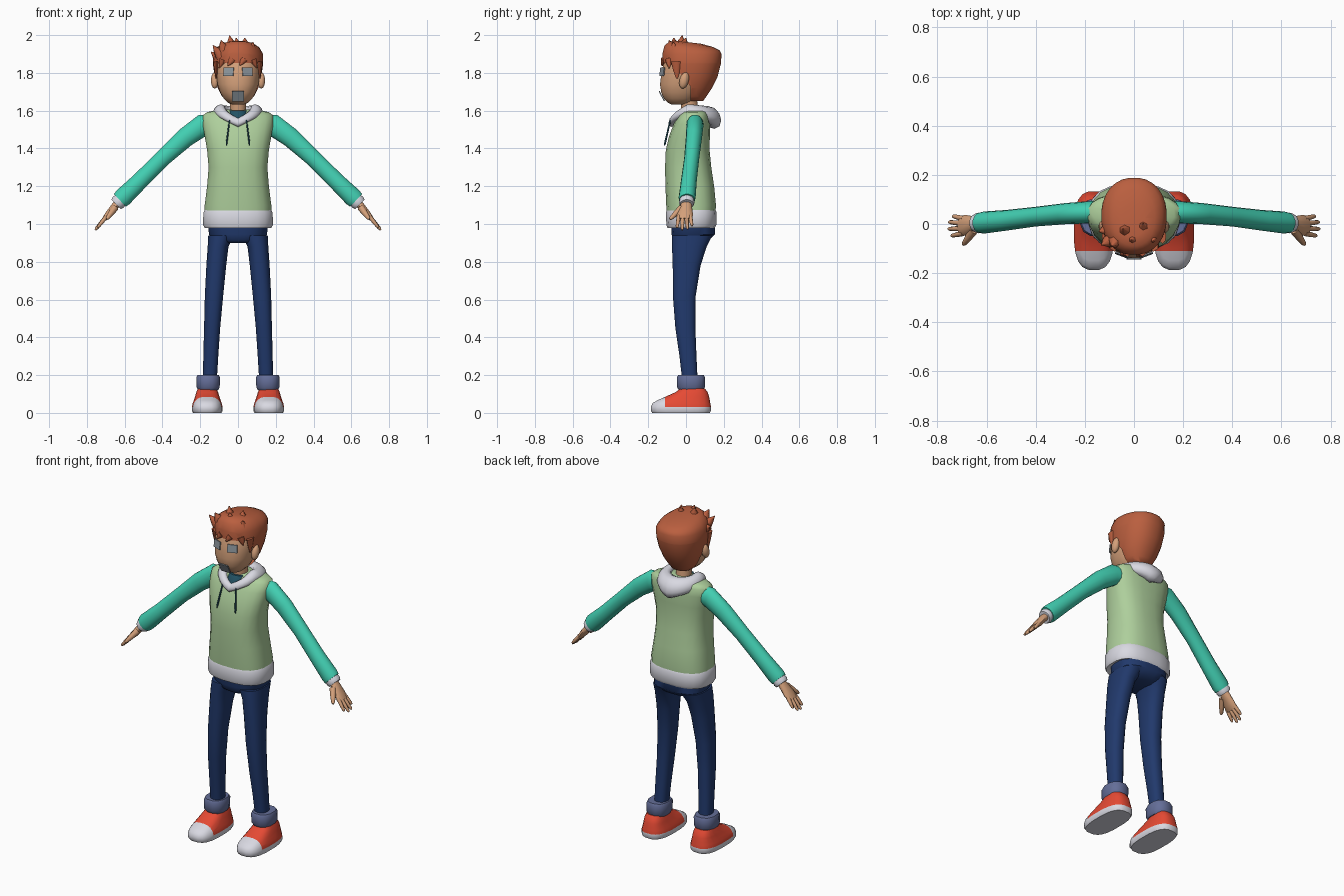
import bpy, bmesh, math
from mathutils import Vector as V

if "Cube" in bpy.data.objects:
    bpy.data.objects.remove(bpy.data.objects["Cube"])


def material(name, r, g, b):
    m = bpy.data.materials.new(name)
    m.diffuse_color = [(c / 255 / 12.92 if c < 11 else ((c / 255 + .055) / 1.055) ** 2.4)
                       for c in (r, g, b)] + [1]
    m.use_nodes = True
    m.node_tree.nodes["Principled BSDF"].inputs["Base Color"].default_value = m.diffuse_color
    return m


GREEN = material("pale_green", 174, 207, 156)
TEAL = material("teal", 66, 207, 178)
WHITE = material("off_white", 217, 217, 226)
NAVY = material("navy", 33, 57, 108)
DENIM = material("faded_denim", 100, 110, 152)
RED = material("red", 230, 74, 52)
SKIN = material("skin", 212, 160, 122)
HAIR = material("auburn", 186, 95, 63)
GREY = material("grey", 142, 151, 158)
DARK = material("dark_teal", 34, 82, 100)


def finish(name, bm, mats, mirror=False, angle=45):
    bmesh.ops.recalc_face_normals(bm, faces=bm.faces)
    me = bpy.data.meshes.new(name)
    bm.to_mesh(me)
    bm.free()
    ob = bpy.data.objects.new(name, me)
    bpy.context.collection.objects.link(ob)
    for m in mats:
        me.materials.append(m)
    bpy.ops.object.select_all(action='DESELECT')
    ob.select_set(True)
    bpy.context.view_layer.objects.active = ob
    bpy.ops.object.shade_smooth_by_angle(angle=math.radians(angle))
    if mirror:
        ob.modifiers.new("mirror", 'MIRROR').use_clip = False
    return ob


def flat(z, xc, xh, y0, y1, p=2.3, tilt=0, n=20):
    """Horizontal superellipse section; tilt lifts it along y."""
    pts = []
    for i in range(n):
        a = 2 * math.pi * (i + .5) / n
        c, s = math.cos(a), math.sin(a)
        dx = math.copysign(abs(c) ** (2 / p), c) * xh
        dy = math.copysign(abs(s) ** (2 / p), s) * (y1 - y0) / 2
        pts.append(V((xc + dx, (y0 + y1) / 2 + dy, z + tilt * dy)))
    return pts


def across(c, d, ry, rv, n=14):
    """Section across direction d; ry is the half size along y."""
    d = V(d).normalized()
    u = (V((0, 1, 0)) - d * d.y).normalized()
    w = d.cross(u)
    return [V(c) + u * ry * math.cos(2 * math.pi * i / n) + w * rv * math.sin(2 * math.pi * i / n)
            for i in range(n)]


def skin_rings(rings, closed=False):
    bm = bmesh.new()
    vs = [[bm.verts.new(p) for p in r] for r in rings]
    n = len(vs[0])
    for k in range(len(vs) if closed else len(vs) - 1):
        a, b = vs[k], vs[(k + 1) % len(vs)]
        for i in range(n):
            bm.faces.new((a[i], a[(i + 1) % n], b[(i + 1) % n], b[i]))
    if not closed:
        bm.faces.new(vs[0])
        bm.faces.new(vs[-1])
    return bm


def loft(name, rings, mat, mirror=False, angle=45):
    return finish(name, skin_rings(rings), [mat], mirror, angle)


def cut(bm, co, no):
    bmesh.ops.bisect_plane(bm, geom=bm.verts[:] + bm.edges[:] + bm.faces[:], plane_co=co, plane_no=no)


def taper(name, a, b, ra, rb, mat, mirror=False, flatness=1, n=8):
    """Straight tapering limb, finger or tuft with a soft end."""
    a, b = V(a), V(b)
    d = b - a
    rings = [across(a + d * t, d, r, r * flatness, n)
             for t, r in ((0, ra), (.5, (ra + rb) * .52), (.9, rb), (1, rb * .5))]
    return loft(name, rings, mat, mirror, 60)


# Shoes: white sole and toe cap, red upper
bm = skin_rings([flat(z, .163, xh, y0, y1, 2.8) for z, xh, y0, y1 in (
    (0, .076, -.18, .128), (.012, .082, -.188, .134), (.032, .082, -.188, .134), (.052, .077, -.178, .13),
    (.068, .071, -.15, .127), (.09, .064, -.1, .122), (.11, .058, -.055, .115), (.13, .05, -.03, .1))])
cut(bm, (0, -.11, 0), (0, 1, 0))
for f in bm.faces:
    c = f.calc_center_median()
    f.material_index = 1 if c.z > .032 and c.y > -.11 else 0
finish("shoe", bm, [WHITE, RED], True)

# Trouser cuffs, legs and pelvis
loft("trouser_cuff", [flat(z, .158, w, .026 - w * 1.2, .026 + w * 1.2, 2.4, 0, 12) for z, w in (
    (.12, .054), (.135, .063), (.188, .064), (.2, .058), (.2, .035))], DENIM, True, 35)
loft("trouser_leg", [flat(z, (a + b) / 2, (b - a) / 2, y0, y1, 2.4) for z, a, b, y0, y1 in (
    (.17, .112, .186, -.02, .062), (.3, .104, .184, -.035, .056), (.45, .094, .18, -.057, .05),
    (.62, .078, .176, -.07, .052), (.78, .062, .168, -.071, .078), (.88, .05, .161, -.075, .11),
    (.94, .02, .158, -.075, .14))], NAVY, True)
loft("trouser_seat", [flat(z, 0, xh, y0, y1, 2.6) for z, xh, y0, y1 in (
    (.9, .08, -.055, .09), (.915, .125, -.07, .125), (.945, .156, -.077, .155), (1.02, .158, -.08, .155))], NAVY)

# Hoodie body and hem
loft("hoodie_body", [flat(z, 0, xh, y0, y1, 2.6) for z, xh, y0, y1 in (
    (1.03, .178, -.1, .155), (1.1, .178, -.106, .16), (1.2, .165, -.11, .15), (1.3, .157, -.112, .135),
    (1.39, .165, -.108, .126), (1.46, .177, -.092, .127), (1.53, .189, -.066, .128), (1.575, .188, -.04, .122),
    (1.592, .165, -.025, .115), (1.605, .1, -.01, .105))], GREEN)
loft("hoodie_hem", [flat(z, 0, xh, y0, y1, 2.6) for z, xh, y0, y1 in (
    (.99, .15, -.08, .14), (.98, .178, -.1, .154), (.995, .187, -.105, .162), (1.06, .185, -.108, .164),
    (1.078, .176, -.1, .155))], WHITE, angle=40)

# Sleeves and sleeve cuffs
loft("sleeve", [across((x, y, z), d, ry, rv) for x, y, z, d, ry, rv in (
    (.165, .048, 1.525, (1, 0, -.1), .045, .055), (.195, .047, 1.518, (1, 0, -.2), .045, .063),
    (.28, .042, 1.457, (1, 0, -.8), .043, .053), (.4, .03, 1.347, (1, 0, -.95), .04, .045),
    (.52, .015, 1.227, (1, 0, -1), .042, .046), (.61, .006, 1.14, (1, 0, -.95), .045, .051),
    (.625, .005, 1.125, (1, 0, -.95), .042, .047))], TEAL, True)
loft("sleeve_cuff", [across((x, .004, z), (1, 0, -1), r, r) for x, z, r in (
    (.615, 1.135, .036), (.634, 1.115, .042), (.645, 1.104, .036))], WHITE, True)

# Hands: palm, four fingers, thumb
loft("palm", [across((x, y, z), (.6, 0, -.8), ry, rv, 10) for x, y, z, ry, rv in (
    (.63, .003, 1.12, .026, .022), (.655, 0, 1.09, .032, .02), (.685, -.005, 1.052, .042, .019),
    (.708, -.008, 1.025, .041, .013))], SKIN, True, 60)
for i, (y, tip) in enumerate(((.022, (.738, .032, .99)), (.002, (.754, .008, .972)),
                              (-.018, (.756, -.02, .968)), (-.038, (.744, -.048, .98)))):
    taper("finger_%d" % (i + 1), (.695, y, 1.042), tip, .0115, .008, SKIN, True)
taper("thumb", (.652, -.025, 1.085), (.695, -.085, 1.025), .019, .01, SKIN, True)

# Hood: a tilted ring, thin and V-shaped in front, thick behind
rings = []
for k in range(28):
    t = 2 * math.pi * k / 28
    s = 1 - abs(k - 14) / 14          # 0 at the front, 1 at the back
    out = V((math.sin(t), -math.cos(t), 0))
    c = V((.1 * math.sin(t), .03 - .103 * math.cos(t), 1.537 + min(.067, .16 * s) - .04 * max(0, s - .45) / .55))
    ru, rv = .02 + .034 * s ** 1.5, .022 + .036 * s ** 2
    rings.append([c + out * ru * math.cos(a) + V((0, 0, rv * math.sin(a) - .3 * ru * math.cos(a)))
                  for a in (2 * math.pi * j / 10 for j in range(10))])
finish("hood", skin_rings(rings, True), [WHITE], angle=60)
taper("drawstring", (.045, -.083, 1.55), (.062, -.114, 1.415), .004, .005, DARK, True, n=6)

# Undershirt and neck
loft("undershirt", [flat(z, 0, xh, y0, y1) for z, xh, y0, y1 in (
    (1.53, .06, -.07, .08), (1.57, .058, -.06, .08), (1.6, .052, -.038, .075))], DARK)
loft("neck", [flat(z, 0, .044, y - .045, y + .045, 2) for z, y in ((1.55, .025), (1.6, .02), (1.7, .01))], SKIN)

# Head
loft("head", [flat(z, 0, xh, y0, y1, 2.2) for z, xh, y0, y1 in (
    (1.632, .03, -.075, 0), (1.642, .054, -.097, .03), (1.665, .077, -.118, .06), (1.695, .094, -.132, .08),
    (1.74, .11, -.139, .1), (1.8, .116, -.131, .11), (1.86, .116, -.118, .12), (1.9, .1, -.1, .11))], SKIN, angle=60)
bm = bmesh.new()
bmesh.ops.create_uvsphere(bm, u_segments=14, v_segments=10, radius=1)
for v in bm.verts:
    v.co = V((.123 + .021 * v.co.x, -.01 + .025 * v.co.y + .008 * v.co.z, 1.76 + .043 * v.co.z))
finish("ear", bm, [SKIN], True, 60)


# Face plates
def plate(name, loc, w, h, rx, rz):
    bpy.ops.mesh.primitive_cube_add(size=1, location=loc, rotation=(rx, 0, rz))
    ob = bpy.context.object
    ob.name, ob.scale = name, (w, .006, h)
    ob.data.materials.append(GREY)


for side in (-1, 1):
    plate("eye", (side * .05, -.126, 1.806), .056, .046, -.12, side * .36)
plate("mouth", (0, -.128, 1.677), .062, .06, .48, 0)

# Hair cap, cut away around the face
bm = skin_rings([flat(z, 0, xh, y0, y1, 2.2, tilt, 28) for z, xh, y0, y1, tilt in (
    (1.65, .06, -.03, .09, 0), (1.675, .085, -.08, .108, 0), (1.72, .108, -.11, .138, 0), (1.78, .124, -.125, .168, 0),
    (1.85, .134, -.126, .186, 0), (1.9, .133, -.126, .189, 0), (1.932, .115, -.115, .178, -.08),
    (1.952, .085, -.09, .14, -.12), (1.962, .045, -.05, .08, -.12))])
cut(bm, (0, 0, 1.852), (0, 0, 1))
cut(bm, (0, -.075, 1.852), (0, 1, .8))
cut(bm, (0, .025, 0), (0, 1, 0))
gone = []
for f in bm.faces:
    c = f.calc_center_median()
    if c.z < 1.852 and c.y < min(.025, -.075 + .8 * (1.852 - c.z)):
        gone.append(f)
bmesh.ops.delete(bm, geom=gone, context='FACES')
finish("hair_cap", bm, [HAIR], angle=60)

# Hair tufts on top and fringe locks
for a, b, r in (((-.09, -.06, 1.89), (-.132, -.085, 1.945), .035), ((-.07, -.06, 1.91), (-.09, -.09, 1.972), .04),
                ((-.03, -.03, 1.92), (-.045, -.02, 1.998), .042), ((.0, -.06, 1.92), (-.01, -.065, 1.985), .04),
                ((.04, -.02, 1.92), (.035, .0, 1.985), .042), ((.07, -.05, 1.9), (.08, -.07, 1.962), .04),
                ((-.1, -.02, 1.88), (-.142, -.03, 1.91), .035)):
    taper("hair_tuft", a, b, r, .006, HAIR, n=6)
for a, b in (((-.08, -.09, 1.87), (-.1, -.09, 1.825)), ((-.03, -.112, 1.87), (-.055, -.125, 1.838)),
             ((.03, -.112, 1.87), (.01, -.13, 1.84)), ((.08, -.09, 1.87), (.1, -.09, 1.825))):
    taper("fringe_lock", a, b, .022, .005, HAIR, n=6)
taper("sideburn", (.116, -.05, 1.86), (.116, -.048, 1.77), .03, .008, HAIR, True, .5)
